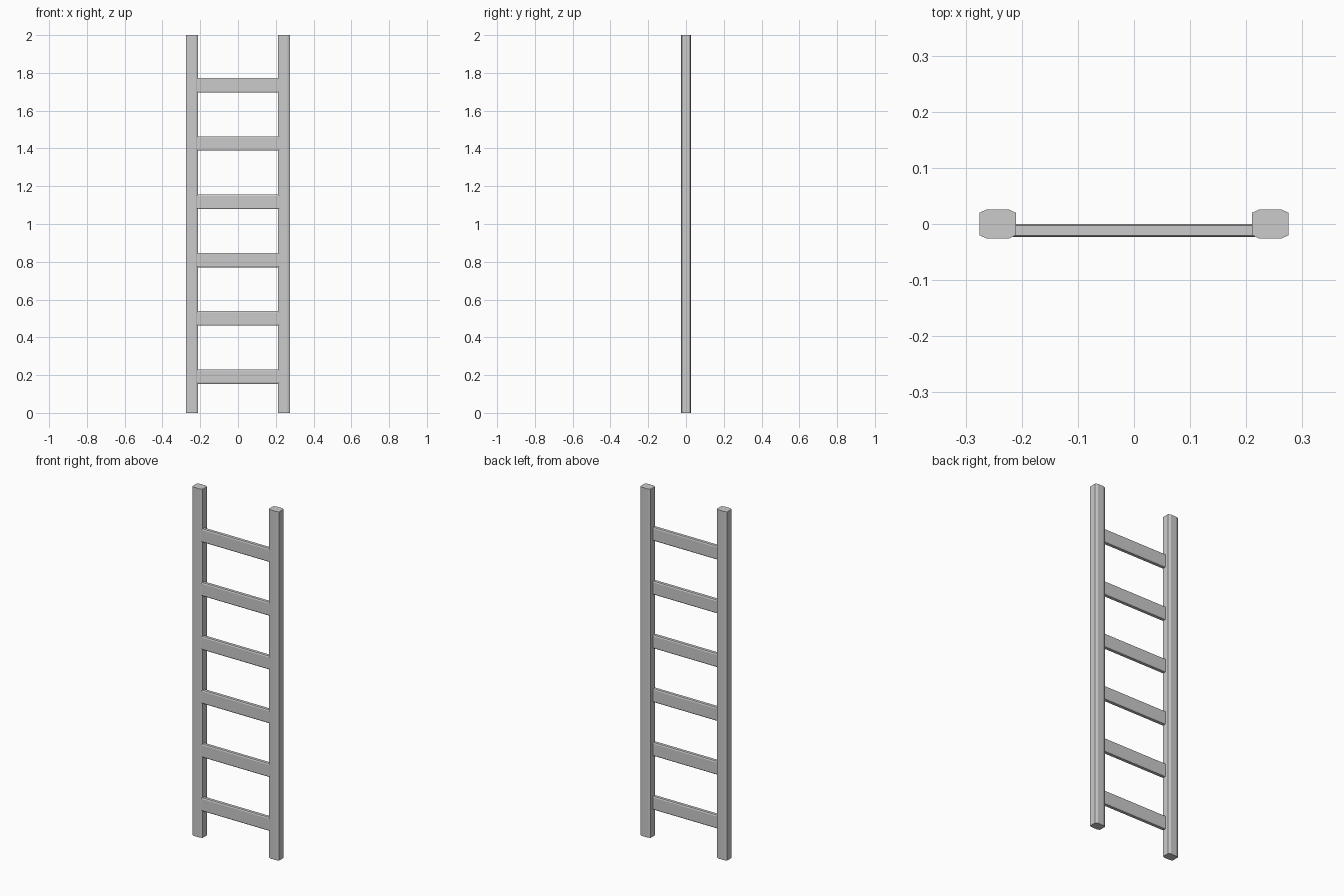
import bpy, bmesh

if "Cube" in bpy.data.objects:
    bpy.data.objects.remove(bpy.data.objects["Cube"])


def prism(name, profile, to_start, to_end):
    """Extrude a closed profile between two end mappings."""
    bm = bmesh.new()
    a = [bm.verts.new(to_start(u, v)) for u, v in profile]
    b = [bm.verts.new(to_end(u, v)) for u, v in profile]
    bm.faces.new(a)
    bm.faces.new(b)
    n = len(profile)
    for i in range(n):
        j = (i + 1) % n
        bm.faces.new((a[i], a[j], b[j], b[i]))
    bmesh.ops.recalc_face_normals(bm, faces=bm.faces)
    mesh = bpy.data.meshes.new(name)
    bm.to_mesh(mesh)
    bm.free()
    obj = bpy.data.objects.new(name, mesh)
    bpy.context.collection.objects.link(obj)
    return obj


def chamfered(w, h, cu, cv):
    """Rectangle of half sizes w, h with cut corners."""
    return [(-w + cu, -h), (w - cu, -h), (w, -h + cv), (w, h - cv),
            (w - cu, h), (-w + cu, h), (-w, h - cv), (-w, -h + cv)]


# Side rails: full-height posts with shallow chamfered corners
rail = chamfered(0.0325, 0.026, 0.013, 0.006)
for side, x in (("left", -0.243), ("right", 0.243)):
    prism(side + "_rail", rail,
          lambda u, v: (x + u, v, 0.0),
          lambda u, v: (x + u, v, 2.0))

# Rungs: six flat slats set into the front half of the rails
slat = chamfered(0.0117, 0.038, 0.003, 0.006)
for i in range(6):
    z = 0.192 + i * 0.3085
    prism("rung_%d" % (i + 1), slat,
          lambda u, v: (-0.216, -0.0118 + u, z + v),
          lambda u, v: (0.216, -0.0118 + u, z + v))
